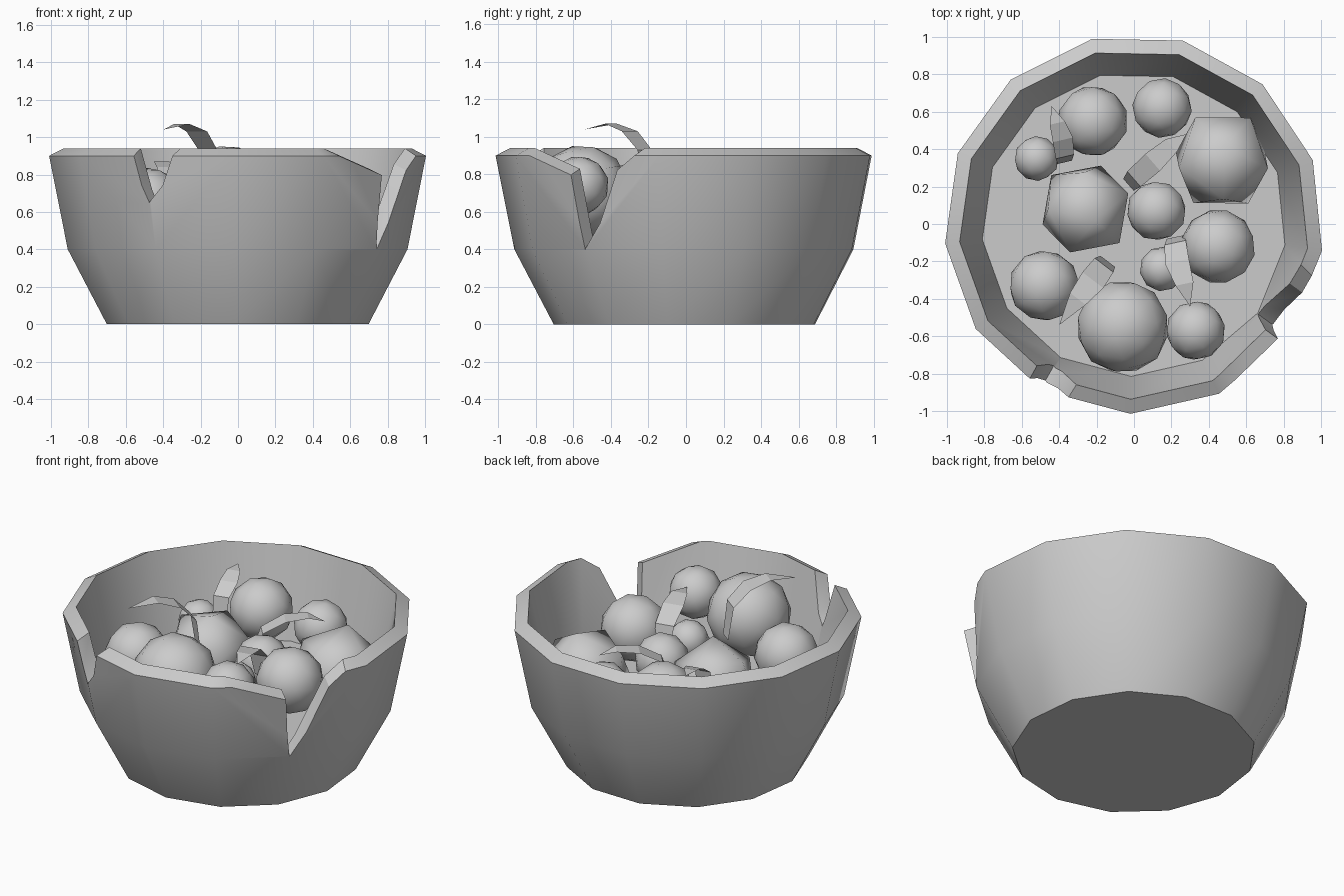
import bpy, bmesh
from math import cos, sin, radians, tau
from mathutils import Vector, Matrix

cube = bpy.data.objects.get("Cube")
if cube:
    bpy.data.objects.remove(cube, do_unlink=True)

grey = bpy.data.materials.new("plain_grey")
grey.use_nodes = True
grey.diffuse_color = (0.6, 0.6, 0.6, 1)
grey.node_tree.nodes["Principled BSDF"].inputs["Base Color"].default_value = grey.diffuse_color


def make_object(name, bm):
    mesh = bpy.data.meshes.new(name)
    bm.to_mesh(mesh)
    bm.free()
    mesh.materials.append(grey)
    obj = bpy.data.objects.new(name, mesh)
    bpy.context.collection.objects.link(obj)
    return obj


def select_only(obj):
    bpy.ops.object.select_all(action='DESELECT')
    obj.select_set(True)
    bpy.context.view_layer.objects.active = obj


# Bowl: a thirteen-sided lathe of (radius, height) with flat ends
SIDES = 13
profile = [(0.705, 0), (0.915, 0.4), (1.015, 0.9), (0.937, 0.94), (0.815, 0.38)]
angles = [radians(-8) + tau * i / SIDES for i in range(SIDES)]
bm = bmesh.new()
rings = [[bm.verts.new((r * cos(a), r * sin(a), z)) for a in angles] for r, z in profile]
for low, high in zip(rings, rings[1:]):
    for i in range(SIDES):
        j = (i + 1) % SIDES
        bm.faces.new((low[i], low[j], high[j], high[i]))
bm.faces.new(rings[0][::-1])
bm.faces.new(rings[-1])
bmesh.ops.recalc_face_normals(bm, faces=bm.faces)
bowl = make_object("bowl", bm)


# Broken rim: outlines of (sideways, height) pushed radially through the wall
def cut_chip(angle, outline):
    a = radians(angle)
    out, side = Vector((cos(a), sin(a), 0)), Vector((-sin(a), cos(a), 0))
    lowest = min(z for _, z in outline)
    bm = bmesh.new()
    ends = []
    for r in (0.7, 1.2):
        ends.append([bm.verts.new(out * r + side * t + Vector((0, 0, z + (0.4 * (1 - r) if z > lowest else 0))))
                     for t, z in outline])
    inner, outer = ends
    n = len(outline)
    for i in range(n):
        j = (i + 1) % n
        bm.faces.new((inner[i], inner[j], outer[j], outer[i]))
    bm.faces.new(inner[::-1])
    bm.faces.new(outer)
    bmesh.ops.triangulate(bm, faces=bm.faces)
    bmesh.ops.recalc_face_normals(bm, faces=bm.faces)
    cutter = make_object("chip_cutter", bm)
    cutter.hide_render = True
    mod = bowl.modifiers.new("chip", 'BOOLEAN')
    mod.operation, mod.solver, mod.object = 'DIFFERENCE', 'EXACT', cutter
    select_only(bowl)
    bpy.ops.object.modifier_apply(modifier=mod.name)
    bpy.data.objects.remove(cutter, do_unlink=True)


cut_chip(-36, [(-0.48, 1.3), (-0.47, 0.9), (-0.044, 0.79), (0, 0.4),
               (0.232, 0.8), (0.376, 0.9), (0.4, 1.3)])
cut_chip(-119.5, [(-0.09, 1.3), (-0.078, 0.9), (0, 0.65), (0.155, 0.9), (0.17, 1.3)])
select_only(bowl)
bpy.ops.object.shade_smooth_by_angle(angle=radians(30))

# Berries: x, y, z, radius, subdivisions
berries = [
    (-0.22, 0.55, 0.67, 0.19, 2), (0.15, 0.62, 0.63, 0.16, 2),
    (0.47, 0.34, 0.54, 0.28, 1), (-0.52, 0.35, 0.6, 0.12, 2),
    (-0.26, 0.08, 0.58, 0.26, 1), (0.12, 0.07, 0.61, 0.16, 2),
    (0.45, -0.12, 0.65, 0.2, 2), (0.15, -0.24, 0.61, 0.12, 2),
    (-0.48, -0.33, 0.65, 0.19, 2), (-0.06, -0.55, 0.71, 0.25, 2),
    (0.33, -0.57, 0.74, 0.16, 2)]
for i, (x, y, z, r, sub) in enumerate(berries):
    bm = bmesh.new()
    turn = Matrix.Rotation(i * 0.7, 4, 'Z') @ Matrix.Rotation(0.3 + i * 0.4, 4, 'X')
    bmesh.ops.create_icosphere(bm, subdivisions=sub, radius=r,
                               matrix=Matrix.Translation((x, y, z)) @ turn)
    for f in bm.faces:
        f.smooth = True
    make_object(f"berry_{i + 1}", bm)


# Leaves: thin curled strips tapering to a point
def leaf(name, path, width):
    pts = [Vector(p) for p in path]
    run = pts[-1] - pts[0]
    across = Vector((-run.y, run.x, 0)).normalized() * width / 2
    taper = (0.7, 0.9, 1, 0.75)
    bm = bmesh.new()
    pairs = [(bm.verts.new(p - across * t), bm.verts.new(p + across * t)) for p, t in zip(pts, taper)]
    for (a, b), (c, d) in zip(pairs, pairs[1:]):
        bm.faces.new((a, b, d, c))
    bm.faces.new((*pairs[-1], bm.verts.new(pts[-1])))
    bmesh.ops.recalc_face_normals(bm, faces=bm.faces)
    make_object(name, bm)


leaf("front_leaf", [(-0.14, -0.2, 0.72), (-0.16, -0.22, 0.93), (-0.22, -0.3, 1.03),
                    (-0.3, -0.4, 1.07), (-0.4, -0.54, 1.04)], 0.14)
leaf("back_leaf", [(-0.37, 0.33, 0.6), (-0.37, 0.36, 0.78), (-0.38, 0.45, 0.84),
                   (-0.41, 0.54, 0.87), (-0.44, 0.63, 0.87)], 0.11)
leaf("middle_leaf", [(-0.03, 0.21, 0.6), (0, 0.24, 0.71), (0.1, 0.33, 0.78),
                     (0.2, 0.42, 0.79), (0.28, 0.48, 0.75)], 0.12)
leaf("side_leaf", [(0.22, -0.07, 0.6), (0.22, -0.1, 0.74), (0.23, -0.2, 0.83),
                   (0.27, -0.32, 0.85), (0.3, -0.44, 0.83)], 0.13)
